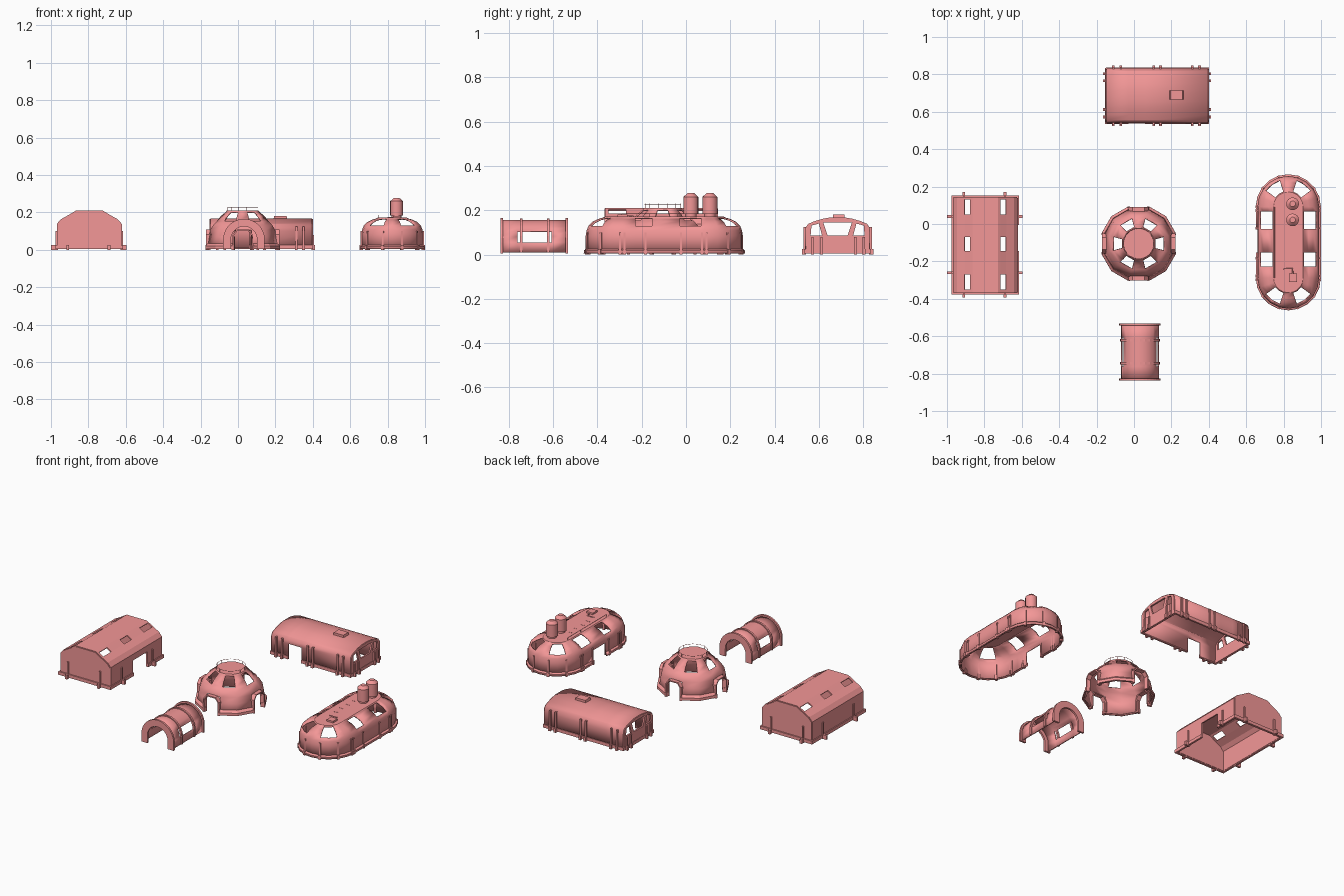
import bpy, bmesh
from math import sin, cos, pi, radians
from mathutils import Vector

if "Cube" in bpy.data.objects:
    bpy.data.objects.remove(bpy.data.objects["Cube"])

coral = bpy.data.materials.new("coral")
coral.diffuse_color = (0.9, 0.31, 0.31, 1)
coral.use_nodes = True
coral.node_tree.nodes["Principled BSDF"].inputs["Base Color"].default_value = coral.diffuse_color


def make(name, verts, faces, loc=(0, 0, 0), thick=0, smooth=False):
    me = bpy.data.meshes.new(name)
    me.from_pydata(verts, [], faces)
    bm = bmesh.new()
    bm.from_mesh(me)
    bmesh.ops.recalc_face_normals(bm, faces=bm.faces)
    bm.to_mesh(me)
    bm.free()
    me.materials.append(coral)
    ob = bpy.data.objects.new(name, me)
    bpy.context.collection.objects.link(ob)
    ob.location = loc
    if smooth:
        bpy.ops.object.select_all(action='DESELECT')
        bpy.context.view_layer.objects.active = ob
        ob.select_set(True)
        bpy.ops.object.shade_smooth_by_angle(angle=radians(31))
    if thick:
        m = ob.modifiers.new("thickness", 'SOLIDIFY')
        m.thickness = thick
        m.offset = 0
    return ob


def loft(name, rows, loc=(0, 0, 0), closed=True, skip=lambda i, j: False,
         cap=False, thick=0.008, smooth=False):
    """Faces between rows of points; skip(row, segment) leaves openings."""
    n = len(rows[0])
    verts = [p for r in rows for p in r]
    faces = []
    for i in range(len(rows) - 1):
        for j in range(n if closed else n - 1):
            if not skip(i, j):
                k = (j + 1) % n
                faces.append((i*n + j, i*n + k, (i+1)*n + k, (i+1)*n + j))
    if cap:
        faces.append(tuple(range((len(rows) - 1)*n, len(rows)*n)))
    return make(name, verts, faces, loc, thick, smooth)


def prism(name, pts, axis, a, b):
    """Polygon in the plane across the axis, extruded from a to b."""
    put = (lambda p, t: (t, p[0], p[1])) if axis == 'x' else \
          (lambda p, t: (p[0], t, p[1])) if axis == 'y' else \
          (lambda p, t: (p[0], p[1], t))
    n = len(pts)
    v = [put(p, a) for p in pts] + [put(p, b) for p in pts]
    f = [tuple(range(n)), tuple(range(n, 2*n))]
    f += [(i, (i+1) % n, n + (i+1) % n, n + i) for i in range(n)]
    return make(name, v, f)


def box(name, x0, x1, y0, y1, z0, z1):
    return prism(name, [(x0, y0), (x1, y0), (x1, y1), (x0, y1)], 'z', z0, z1)


def cyl(name, x, y, r, z0, z1, n=16, top=None):
    ring = lambda q, z: [(q*cos(2*pi*k/n), q*sin(2*pi*k/n), z) for k in range(n)]
    rows = [ring(r, z0), ring(r, z1)]
    if top:
        rows.append(ring(r*0.45, top))
    return loft(name, rows, (x, y, 0), cap=True, thick=0, smooth=True)


def tube(name, pts, r=0.002, cyclic=False):
    cu = bpy.data.curves.new(name, 'CURVE')
    cu.dimensions = '3D'
    cu.bevel_depth = r
    cu.bevel_resolution = 0
    cu.materials.append(coral)
    s = cu.splines.new('POLY')
    s.points.add(len(pts) - 1)
    for q, p in zip(s.points, pts):
        q.co = (*p, 1)
    s.use_cyclic_u = cyclic
    ob = bpy.data.objects.new(name, cu)
    bpy.context.collection.objects.link(ob)


def post(x, y, out, top, base=0.02):
    """Thin buttress with a wider foot; out is the outward direction."""
    d = Vector((*out, 0)).normalized()
    s = Vector((-d.y, d.x, 0))
    for nm, w, l, z in (("wall_post", .005, .009, top), ("post_foot", .007, base, .026)):
        c = Vector((x, y, 0))
        q = [c - s*w - d*.004, c - s*w + d*l, c + s*w + d*l, c + s*w - d*.004]
        prism(nm, [(p.x, p.y) for p in q], 'z', 0, z)


# ---- gabled hall on the left, running along y
cx = -0.795
half = [(-.17, .01), (-.17, .10), (-.17, .137), (-.15, .16), (-.11, .182), (-.08, .2), (-.068, .207)]
prof = half + [(-x, z) for x, z in reversed(half)]
ys = [-.365, -.35, -.27, -.145, -.07, -.005, .05, .13, .14]


def hall_open(i, j):
    return (j in (4, 8) and i in (1, 3, 6)) or (j == 12 and i in (3, 4))


loft("hall_shell", [[(x, y, z) for x, z in prof] for y in ys], (cx, 0, 0), False, hall_open)
for y in (ys[0], ys[-1]):
    prism("hall_end_wall", [(cx + x, z) for x, z in prof], 'y', y - .004, y + .004)
for y in (-.37, .145):
    box("hall_skirt", cx - .18, cx + .18, y - .007, y + .007, .005, .025)
box("hall_skirt", cx - .18, cx - .168, -.37, .145, .005, .025)
box("hall_skirt", cx + .168, cx + .18, -.37, -.145, .005, .025)
box("hall_skirt", cx + .168, cx + .18, -.005, .145, .005, .025)
for y in (-.26, .04):
    post(cx - .172, y, (-1, 0), .1, .033)
    post(cx + .172, y, (1, 0), .1, .027)
for x in (-.91, -.69):
    post(x, -.368, (0, -1), .1, .026)
    post(x, .144, (0, 1), .1, .026)

# ---- central dome, twelve sides, four doorways, six roof windows
C = (.025, -.105, 0)


def poly(r, z, n=12):
    return [(r*cos(2*pi*(k - .5)/n), r*sin(2*pi*(k - .5)/n), z) for k in range(n)]


loft("dome_shell", [poly(*p) for p in ((.192, .008), (.183, .07), (.176, .105), (.16, .13),
     (.14, .15), (.118, .178), (.09, .2), (.085, .207))], C, cap=True, smooth=True,
     skip=lambda i, j: (i < 2 and j % 3 == 0) or (i in (4, 5) and j % 2 == 0))
loft("dome_skirt", [poly(.203, .005), poly(.203, .02), poly(.19, .032)], C,
     skip=lambda i, j: j % 3 == 0)
# doorway hoods reaching out over the four openings
for k in range(4):
    a = pi*k/2
    d, s = Vector((cos(a), sin(a), 0)), Vector((-sin(a), cos(a), 0))
    hood = [(-.05, .01), (-.05, .08), (-.03, .105), (.03, .105), (.05, .08), (.05, .01)]
    loft("door_hood", [[d*r + s*u + Vector((0, 0, z)) for u, z in hood]
                       for r in (.168, .197)], C, closed=False)
tube("dome_rail", [(C[0] + x, C[1] + y, .228) for x, y, z in poly(.082, 0, 24)], .0012, True)
for x, y, z in poly(.082, 0):
    tube("dome_rail_post", [(C[0] + x, C[1] + y, .205), (C[0] + x, C[1] + y, .23)], .0012)
for k in range(12):
    if k % 3:
        a = 2*pi*(k + (.5 if k % 3 == 2 else -.5))/12
        post(C[0] + .185*cos(a), C[1] + .185*sin(a), (cos(a), sin(a)), .07, .02)

# ---- arched connecting tunnel at the front
tx = .032


def arch(r, y, n=12, foot=.01):
    return [(r, y, foot)] + [(r*cos(pi*k/n), y, .055 + r*sin(pi*k/n)) for k in range(n + 1)] + [(-r, y, foot)]


loft("tunnel_shell", [arch(.097, y) for y in (-.835, -.762, -.608, -.535)], (tx, 0, 0), False,
     lambda i, j: i == 1 and j in (1, 2, 11, 12), smooth=True)
for y in (-.832, -.538):
    loft("tunnel_end_flange", [arch(.111, y, 18, .005), arch(.07, y, 18, .005)], (tx, 0, 0), False, thick=.012)
for y in (-.745, -.622):
    loft("tunnel_rib", [arch(.101, y - .006), arch(.101, y + .006)], (tx, 0, 0), False, thick=.012)

# ---- vaulted hall at the back, running along x
vy = .685
side = [(-.143, .01), (-.143, .1), (-.14, .122), (-.13, .136), (-.1, .148), (-.065, .158), (-.03, .164)]
vault = side + [(-y, z) for y, z in reversed(side)]
xs = (-.147, -.03, .06, .395)
loft("vault_shell", [[(x, y, z) for y, z in vault] for x in xs], (0, vy, 0), False,
     lambda i, j: i == 1 and j == 0, smooth=True)
for x in (xs[0], xs[-1]):
    wall = prism("vault_end_wall", [(vy + y, z) for y, z in vault], 'x', x - .005, x + .005)
    for pts in ([(-.045, .085), (.045, .085), (.065, .145), (-.065, .145)],
                [(-.122, .085), (-.07, .085), (-.085, .14), (-.118, .131)],
                [(.122, .085), (.07, .085), (.085, .14), (.118, .131)]):
        cutter = prism("window_cutter", [(vy + y, z) for y, z in pts], 'x', x - .03, x + .03)
        cutter.hide_render = True
        m = wall.modifiers.new("window", 'BOOLEAN')
        m.operation = 'DIFFERENCE'
        m.object = cutter
        bpy.context.view_layer.objects.active = wall
        bpy.ops.object.modifier_apply(modifier="window")
        bpy.data.objects.remove(cutter)
    box("vault_end_skirt", x - .007, x + .007, vy - .15, vy + .15, .005, .025)
box("vault_skirt", -.15, .4, vy + .14, vy + .151, .005, .025)
box("vault_skirt", -.15, -.03, vy - .151, vy - .14, .005, .025)
box("vault_skirt", .06, .4, vy - .151, vy - .14, .005, .025)
for x in (-.11, -.07, .105, .142, .312, .35):
    post(x, vy - .146, (0, -1), .125, .016)
    post(x, vy + .146, (0, 1), .125, .016)
for y in (.572, .612, .765, .803):
    post(-.15, y, (-1, 0), .08, .015)
    post(.398, y, (1, 0), .08, .015)
prism("roof_vent", [(.188, .158), (.266, .158), (.26, .182), (.194, .182)], 'y', .665, .715)

# ---- capsule greenhouse on the right
E = (.825, -.098, 0)
cuts = [-.19, -.13, -.055, .07, .165, .19]


def capsule(r, z):
    arc = [pi*k/10 for k in range(1, 10)]
    return ([(r, y, z) for y in cuts] + [(r*cos(a), .19 + r*sin(a), z) for a in arc]
            + [(-r, y, z) for y in reversed(cuts)]
            + [(-r*cos(a), -.19 - r*sin(a), z) for a in arc])


glass = {1, 3, 7, 8, 11, 12, 16, 18, 22, 23, 26, 27}
loft("greenhouse_shell", [capsule(*p) for p in ((.161, .008), (.161, .085), (.157, .108), (.149, .128),
     (.13, .146), (.107, .157), (.083, .164), (.078, .168))], E, cap=True, smooth=True,
     skip=lambda i, j: (i == 0 and j == 17) or (i in (3, 4, 5) and j in glass))
loft("greenhouse_skirt", [capsule(.17, .005), capsule(.17, .016), capsule(.161, .024)], E,
     skip=lambda i, j: j == 17, smooth=True)
for s in (-1, 1):
    for y in (-.2, -.18, -.085, .075, .17, .19):
        post(E[0] + s*.16, E[1] + y, (s, 0), .1, .015)
    for a in (pi*.2, pi*.4, pi*.6, pi*.8):
        post(E[0] + .158*cos(a), E[1] + s*(.19 + .158*sin(a)), (cos(a), s*sin(a)), .1, .017)

# rooftop tanks, control box, pipe and rail
for y in (.108, .022):
    cyl("tank_base", .848, y, .026, .16, .185)
    cyl("tank", .848, y, .034, .183, .26, top=.277)
box("roof_box", .828, .872, -.31, -.265, .165, .182)
tube("roof_pipe", [(.848, -.265, .172), (.848, -.238, .172), (.8, -.238, .172)], .004)
for y in (0, -.06, -.12, -.18):
    box("roof_step", .787, .812, y - .003, y + .003, .165, .173)
tube("roof_rail", [(.752, -.29, .185), (.752, .09, .185)], .0012)
for y in (-.29, -.163, -.037, .09):
    tube("roof_rail_post", [(.752, y, .162), (.752, y, .185)], .0012)
